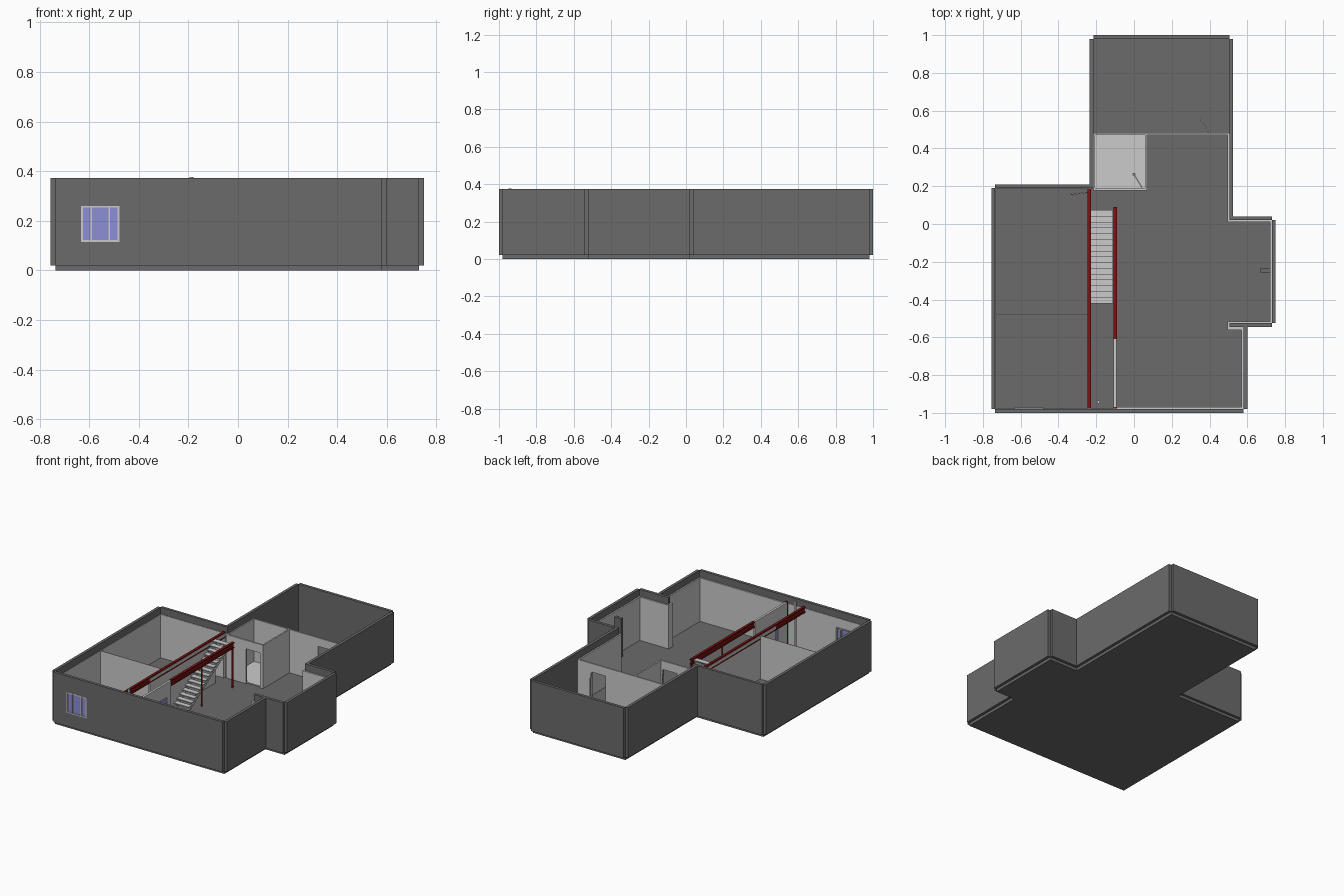
import bpy, bmesh, math
from mathutils import Matrix

if "Cube" in bpy.data.objects:
    bpy.data.objects.remove(bpy.data.objects["Cube"])

def mat(name, rgb):
    m = bpy.data.materials.new(name)
    m.diffuse_color = (*rgb, 1)
    m.use_nodes = True
    m.node_tree.nodes["Principled BSDF"].inputs["Base Color"].default_value = m.diffuse_color
    return m

CONCRETE = mat("concrete_grey", (0.147, 0.147, 0.147))
PLASTER = mat("plaster_light_grey", (0.60, 0.60, 0.60))
STEEL = mat("red_steel", (0.20, 0.006, 0.006))
GLASS = mat("violet_glass", (0.27, 0.27, 0.66))

def finish(bm, name, material):
    bmesh.ops.recalc_face_normals(bm, faces=bm.faces)
    me = bpy.data.meshes.new(name)
    bm.to_mesh(me)
    bm.free()
    me.materials.append(material)
    ob = bpy.data.objects.new(name, me)
    bpy.context.collection.objects.link(ob)
    return ob

def add_box(bm, x0, x1, y0, y1, z0, z1):
    m = Matrix.Translation(((x0+x1)/2, (y0+y1)/2, (z0+z1)/2)) @ Matrix.Diagonal((x1-x0, y1-y0, z1-z0, 1))
    bmesh.ops.create_cube(bm, size=1, matrix=m)

def box(name, material, *b):
    bm = bmesh.new()
    add_box(bm, *b)
    return finish(bm, name, material)

def wall(name, material, x0, x1, y0, y1, z0, z1, hole=None):
    """Wall box; hole = (from, to, bottom, top) along its longer side."""
    bm = bmesh.new()
    if not hole:
        add_box(bm, x0, x1, y0, y1, z0, z1)
    else:
        a, b, c, d = hole
        along_x = x1-x0 > y1-y0
        s, e = (x0, x1) if along_x else (y0, y1)
        for p, q, lo, hi in ((s, a, z0, z1), (b, e, z0, z1), (a, b, z0, c), (a, b, d, z1)):
            if q-p > 1e-4 and hi-lo > 1e-4:
                if along_x:
                    add_box(bm, p, q, y0, y1, lo, hi)
                else:
                    add_box(bm, x0, x1, p, q, lo, hi)
    return finish(bm, name, material)

def prism(name, material, pts, vec):
    bm = bmesh.new()
    f = bm.faces.new([bm.verts.new(p) for p in pts])
    r = bmesh.ops.extrude_face_region(bm, geom=[f])
    bmesh.ops.translate(bm, vec=vec, verts=[v for v in r["geom"] if isinstance(v, bmesh.types.BMVert)])
    return finish(bm, name, material)

F, T, H = 0.02, 0.373, 0.325   # floor top, concrete top, plaster top

# Floor slab
plan = [(-.735, -.98), (.58, -.98), (.58, -.525), (.73, -.525), (.73, .02), (.505, .02),
        (.505, .98), (-.215, .98), (-.215, .19), (-.735, .19)]
prism("floor_slab", CONCRETE, [(x, y, 0) for x, y in plan], (0, 0, F))

# Concrete outer walls, standing outside the slab edge with open corner notches
WIN = (-.632, -.478, .115, .26)
for name, b, hole in (
    ("front", (-.735, .58, -1, -.98), WIN),
    ("left", (-.755, -.735, -.98, .19), None),
    ("left_back", (-.735, -.215, .19, .208), None),
    ("annex_left", (-.235, -.215, .2, .98), None),
    ("annex_back", (-.215, .505, .98, 1), None),
    ("annex_right", (.505, .525, .02, .98), None),
    ("bay_back", (.505, .73, .02, .04), None),
    ("bay_right", (.73, .75, -.525, .02), None),
    ("bay_front", (.505, .73, -.545, -.525), None),
    ("right", (.58, .6, -.98, -.545), None)):
    wall(name + "_concrete_wall", CONCRETE, *b, F, T, hole)

# Plaster linings inside the right room (thick) and the left rooms (thin)
for name, b, hole in (
    ("front", (-.09, .58, -.98, -.97), None),
    ("right", (.57, .58, -.97, -.56), None),
    ("stub_front", (.5, .58, -.56, -.545), None),
    ("stub_end", (.495, .505, -.56, -.515), None),
    ("bay_front", (.505, .73, -.525, -.515), None),
    ("bay_right", (.72, .73, -.515, .01), None),
    ("bay_back", (.5, .73, .01, .02), None),
    ("side", (.495, .505, .01, .48), None),
    ("left_front", (-.735, -.09, -.98, -.977), WIN),
    ("left", (-.735, -.732, -.977, .19), None),
    ("left_back", (-.735, -.215, .187, .19), None),
    ("closet_left", (-.215, -.207, .18, .48), None)):
    wall(name + "_lining", PLASTER, *b, F, H, hole)

# Partition walls with door and window openings
wall("annex_partition", PLASTER, -.215, .505, .472, .482, F, H, (.29, .395, F, .265))
wall("closet_front", PLASTER, -.215, .07, .178, .19, F, H, (-.062, .045, F, .265))
wall("closet_side", PLASTER, .06, .07, .19, .472, F, H)
wall("left_partition", PLASTER, -.735, -.24, -.482, -.478, F, H)
wall("stair_partition", PLASTER, -.243, -.229, -.65, .187, F, H, (.075, .165, F, .265))
wall("hall_partition", PLASTER, -.108, -.092, -.97, -.61, F, .335, (-.87, -.655, .10, .235))
box("closet_floor", PLASTER, -.207, .06, .19, .472, F, F+.006)

# Interior window glass
box("hall_glass", GLASS, -.103, -.097, -.87, -.655, .10, .235)
box("hall_mullion", PLASTER, -.106, -.094, -.767, -.758, .10, .235)

# Front window: frame, three panes
box("window_glass", GLASS, -.625, -.485, -.995, -.988, .12, .255)
bm = bmesh.new()
for x0, x1, z0, z1 in ((-.632, -.478, .115, .122), (-.632, -.478, .253, .26), (-.632, -.625, .122, .253),
                       (-.485, -.478, .122, .253), (-.594, -.588, .122, .253), (-.523, -.517, .122, .253)):
    add_box(bm, x0, x1, -1.001, -.972, z0, z1)
finish(bm, "window_frame", PLASTER)

# Doors standing open, each with a small knob
def door(name, hinge, end):
    dx, dy = end[0]-hinge[0], end[1]-hinge[1]
    L = math.hypot(dx, dy)
    bm = bmesh.new()
    add_box(bm, 0, L, -.003, .003, F+.003, .262)
    add_box(bm, L-.014, L-.006, -.009, .009, .13, .138)
    bm.transform(Matrix.Translation((*hinge, 0)) @ Matrix.Rotation(math.atan2(dy, dx), 4, 'Z'))
    finish(bm, name, PLASTER)
door("annex_door", (.395, .485), (.352, .562))
door("closet_door", (.043, .192), (-.005, .27))
door("left_room_door", (-.245, .168), (-.335, .155))

# Steel beams (I profile) and posts
def beam(name, x, y0, y1, z0=.297, z1=.338, w=.009, t=.008, web=.003):
    half = [(w, z0), (w, z0+t), (web, z0+t), (web, z1-t), (w, z1-t), (w, z1)]
    pts = half + [(-a, z) for a, z in reversed(half)]
    prism(name, STEEL, [(x+a, y0, z) for a, z in pts], (0, y1-y0, 0))
beam("long_beam", -.236, -.977, .187)
beam("short_beam", -.1, -.61, .09)

def post(name, material, x, y, r, top):
    bm = bmesh.new()
    bmesh.ops.create_cone(bm, cap_ends=True, segments=12, radius1=r, radius2=r, depth=top-F,
                          matrix=Matrix.Translation((x, y, (top+F)/2)))
    ob = finish(bm, name, material)
    for p in ob.data.polygons:
        p.use_smooth = len(p.vertices) == 4
for i, y in enumerate((-.26, .08)):
    post(f"steel_post_{i}", STEEL, -.1, y, .006, .3)
box("front_steel_post", STEEL, -.109, -.091, -.977, -.968, F, .338)
post("service_pipe", PLASTER, -.188, -.942, .008, .376)

# Dark upright in the bay
box("bay_upright", CONCRETE, .67, .72, -.257, -.236, F, .29)

# Open staircase rising to the back
N = 16
bm = bmesh.new()
for i in range(N):
    y = -.42 + i*.49/N
    z = F + (i+1)*.31/N
    add_box(bm, -.227, -.111, y, y+.036, z-.006, z)
finish(bm, "stair_treads", PLASTER)
for i, x in enumerate((-.222, -.122)):
    prism(f"stair_stringer_{i}", PLASTER,
          [(x, -.405, F), (x, -.375, F), (x, .07, .298), (x, .07, .322), (x, .055, .314)], (.006, 0, 0))
